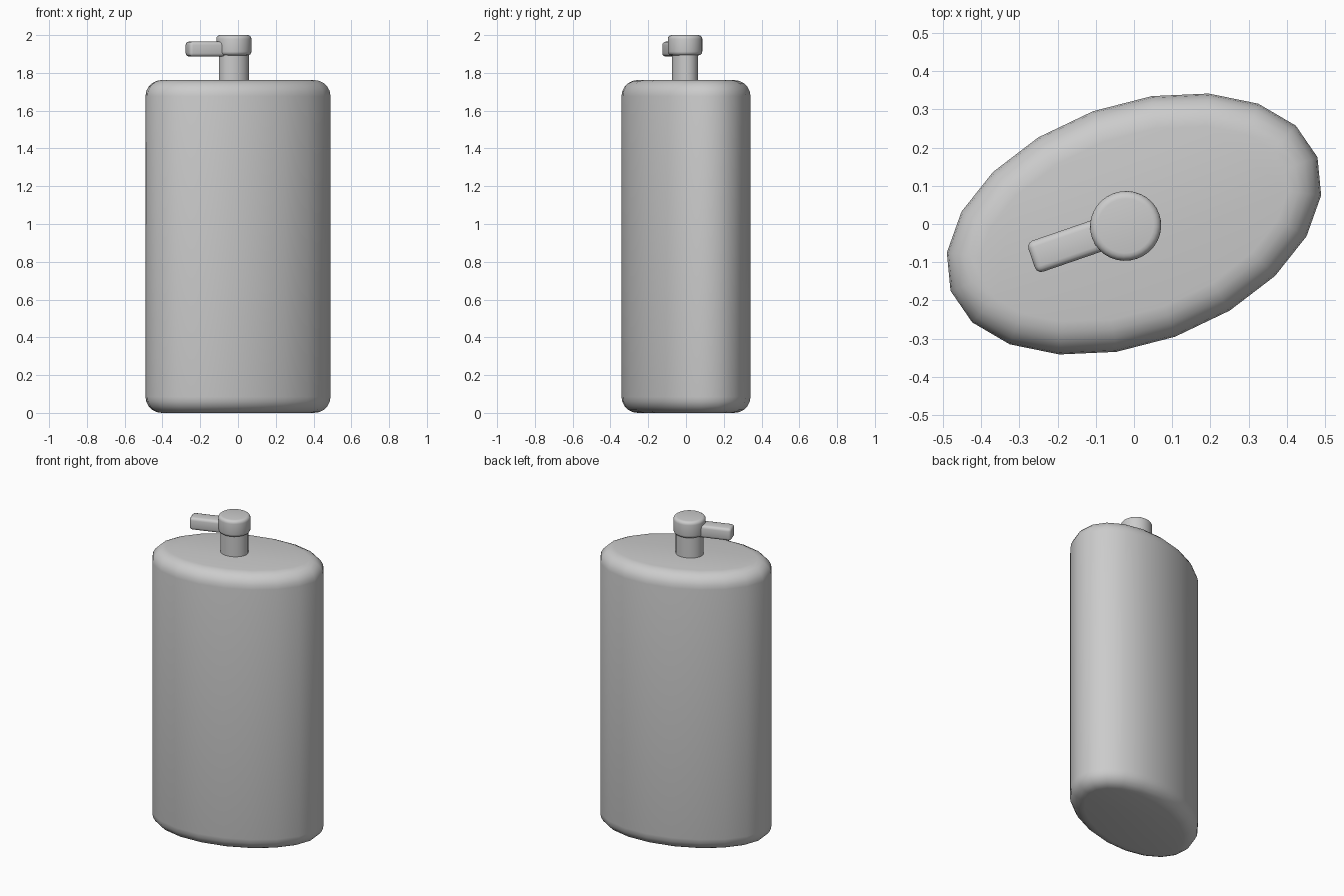
import bpy
from math import radians, cos, sin

if "Cube" in bpy.data.objects:
    bpy.data.objects.remove(bpy.data.objects["Cube"])

TURN = radians(20)          # whole bottle is turned about z
CX, CY = -0.022, -0.005     # pump axis


def finish(name, bevel, segments):
    """Name the active object, round its sharp edges and smooth it."""
    ob = bpy.context.object
    ob.name = name
    bpy.ops.object.transform_apply(location=False, rotation=True, scale=True)
    if bevel:
        mod = ob.modifiers.new("Round", 'BEVEL')
        mod.width = bevel
        mod.segments = segments
        mod.limit_method = 'ANGLE'
        mod.angle_limit = radians(60)
        bpy.ops.object.modifier_apply(modifier=mod.name)
    bpy.ops.object.shade_smooth_by_angle(angle=radians(40))
    return ob


def oval(name, x, y, z0, z1, rx, ry, sides, bevel=0, segments=4):
    """Upright elliptical cylinder; vertices start on the long axis."""
    bpy.ops.mesh.primitive_cylinder_add(vertices=sides, radius=1, depth=z1 - z0,
                                        location=(x, y, (z0 + z1) / 2),
                                        rotation=(0, 0, TURN))
    bpy.context.object.scale = (rx, ry, 1)
    return finish(name, bevel, segments)


# Flattened bottle body with rounded rims
oval("bottle_body", 0, 0, 0, 1.762, 0.511, 0.314, 20, 0.085, 5)

# Pump neck and cap
oval("pump_neck", CX, CY, 1.74, 1.92, 0.081, 0.068, 32)
oval("pump_cap", CX, CY, 1.893, 2.0, 0.0935, 0.091, 32, 0.02, 4)

# Spout reaching out from the cap
LENGTH = 0.26
ang = radians(19)
bpy.ops.mesh.primitive_cube_add(
    size=1, rotation=(0, 0, ang),
    location=(CX - cos(ang) * LENGTH / 2, CY - sin(ang) * LENGTH / 2, 1.926))
bpy.context.object.scale = (LENGTH, 0.086, 0.078)
finish("pump_spout", 0.017, 3)
